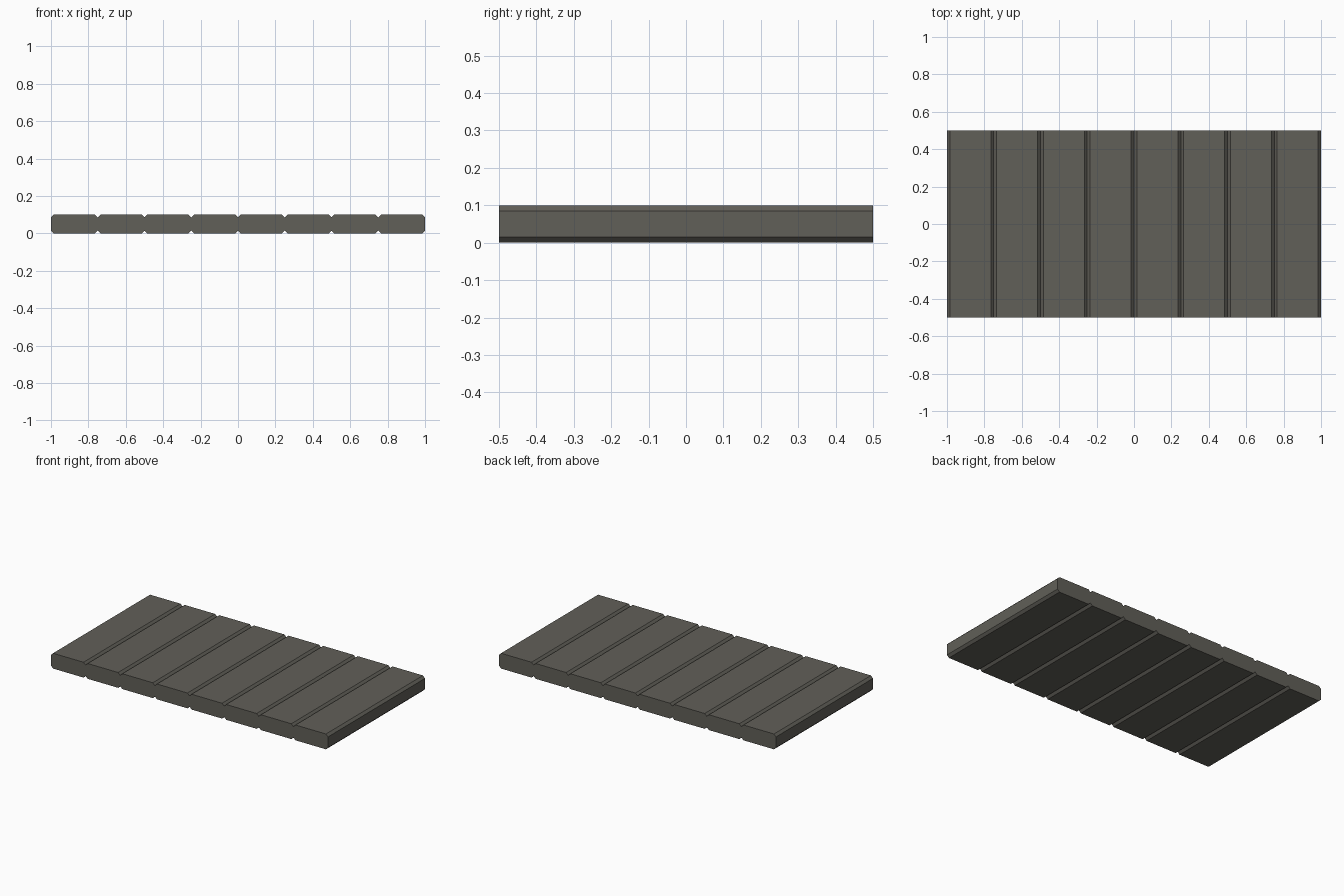
import bpy, bmesh

if "Cube" in bpy.data.objects:
    bpy.data.objects.remove(bpy.data.objects["Cube"])

COUNT, WIDTH, DEPTH, HEIGHT, BEVEL = 8, 0.25, 1.0, 0.1, 0.015

# Top outline: each plank has chamfered edges, neighbours meet in a V groove
top = [(-1.0, HEIGHT - BEVEL)]
for i in range(COUNT):
    x0 = -1.0 + i * WIDTH
    x1 = x0 + WIDTH
    top += [(x0 + BEVEL, HEIGHT), (x1 - BEVEL, HEIGHT), (x1, HEIGHT - BEVEL)]

# Mirror the outline for the underside
profile = top + [(x, HEIGHT - z) for x, z in reversed(top)]

# Extrude the cross-section from front to back
bm = bmesh.new()
face = bm.faces.new([bm.verts.new((x, -DEPTH / 2, z)) for x, z in profile])
result = bmesh.ops.extrude_face_region(bm, geom=[face], use_keep_orig=True)
moved = [v for v in result["geom"] if isinstance(v, bmesh.types.BMVert)]
bmesh.ops.translate(bm, verts=moved, vec=(0, DEPTH, 0))
bmesh.ops.recalc_face_normals(bm, faces=bm.faces)
mesh = bpy.data.meshes.new("plank_panel")
bm.to_mesh(mesh)
bm.free()

panel = bpy.data.objects.new("plank_panel", mesh)
bpy.context.collection.objects.link(panel)

# Dark weathered grey
mat = bpy.data.materials.new("dark_grey")
mat.diffuse_color = (0.12, 0.115, 0.098, 1)
mat.use_nodes = True
mat.node_tree.nodes["Principled BSDF"].inputs["Base Color"].default_value = mat.diffuse_color
mesh.materials.append(mat)
